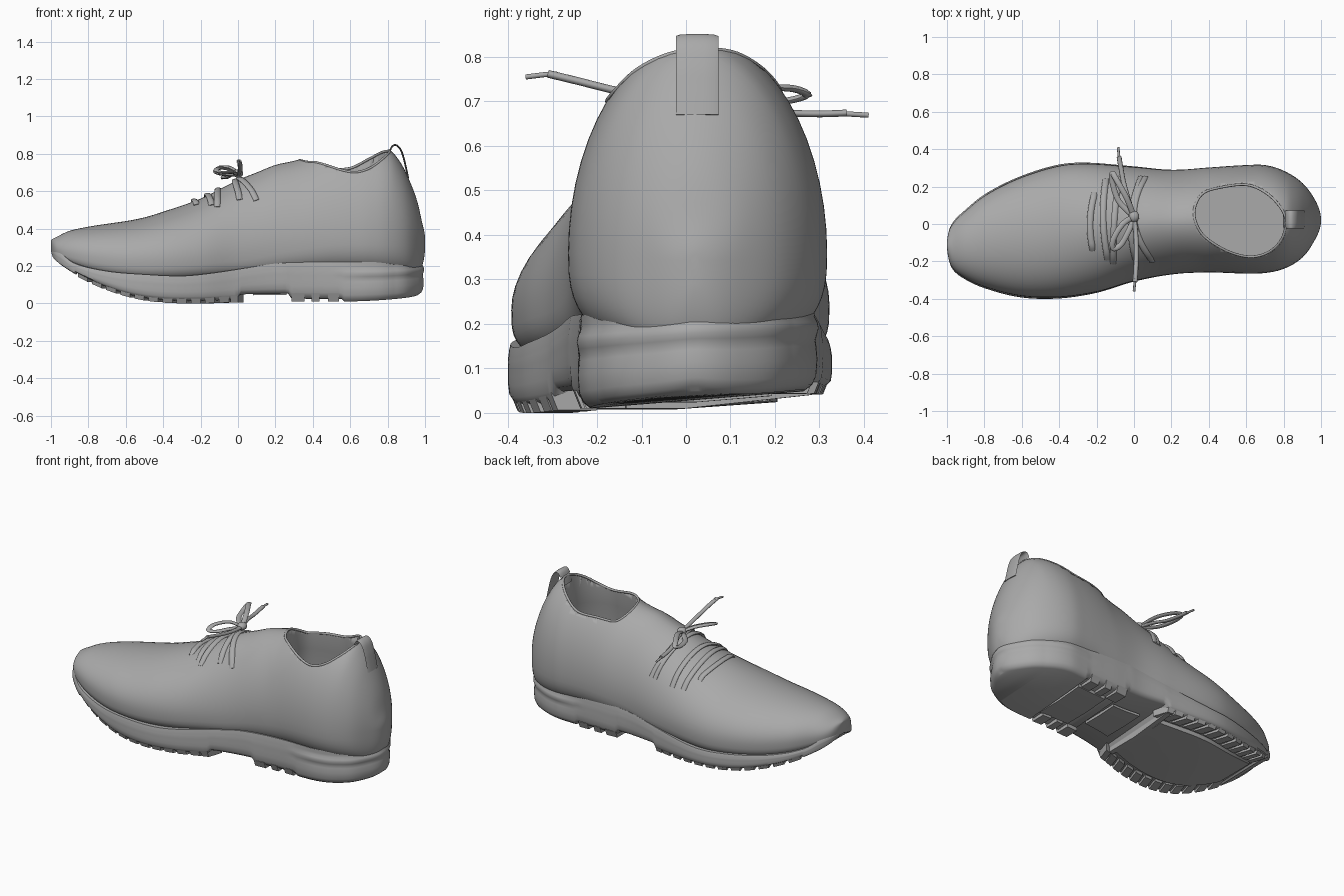
import bpy, bmesh, math
from mathutils import Vector

if "Cube" in bpy.data.objects:
    bpy.data.objects.remove(bpy.data.objects["Cube"])

grey = bpy.data.materials.new("plain_grey")
grey.diffuse_color = (0.4, 0.4, 0.4, 1)
grey.use_nodes = True
grey.node_tree.nodes["Principled BSDF"].inputs["Base Color"].default_value = grey.diffuse_color


def finish(name, bm, angle=35):
    bmesh.ops.recalc_face_normals(bm, faces=bm.faces)
    me = bpy.data.meshes.new(name)
    bm.to_mesh(me)
    bm.free()
    ob = bpy.data.objects.new(name, me)
    bpy.context.collection.objects.link(ob)
    me.materials.append(grey)
    bpy.ops.object.select_all(action='DESELECT')
    ob.select_set(True)
    bpy.context.view_layer.objects.active = ob
    bpy.ops.object.shade_smooth_by_angle(angle=math.radians(angle))
    return ob


def curve(*pts):
    """Smooth function of x, measured along an angle so rounded ends stay round."""
    us = [math.acos(-p[0]) for p in pts]
    vs = [p[1] for p in pts]
    n = len(pts)
    ms = [(vs[min(i + 1, n - 1)] - vs[max(i - 1, 0)]) / (us[min(i + 1, n - 1)] - us[max(i - 1, 0)])
          for i in range(n)]

    def f(x):
        u = math.acos(max(-1, min(1, -x)))
        i = next((k for k in range(n - 2) if u < us[k + 1]), n - 2)
        h = us[i + 1] - us[i]
        t = max(0, min(1, (u - us[i]) / h))
        return ((2*t**3 - 3*t*t + 1) * vs[i] + (t**3 - 2*t*t + t) * h * ms[i]
                + (3*t*t - 2*t**3) * vs[i + 1] + (t**3 - t*t) * h * ms[i + 1])
    return f


def ramp(a, b, x):
    return max(0, min(1, (x - a) / (b - a)))


# plan outline and side profiles
hi = curve((-1, -.1), (-.99, -.03), (-.97, .01), (-.9, .08), (-.8, .16), (-.6, .26), (-.4, .32), (-.25, .33),
           (0, .31), (.2, .292), (.4, .303), (.6, .315), (.7, .315), (.8, .285), (.9, .22), (.97, .125), (1, .02))
lo = curve((-1, -.12), (-.99, -.2), (-.97, -.245), (-.9, -.3), (-.8, -.345), (-.6, -.395), (-.4, -.4), (-.2, -.37),
           (0, -.31), (.2, -.272), (.4, -.26), (.6, -.265), (.7, -.262), (.8, -.24), (.9, -.18), (.97, -.08), (1, .02))
top = curve((-1, .335), (-.97, .355), (-.9, .388), (-.8, .41), (-.6, .44), (-.5, .46), (-.4, .49), (-.2, .56),
            (0, .66), (.1, .70), (.2, .74), (.3, .762), (.36, .78), (.42, .812), (.5, .835), (.6, .845), (.75, .84),
            (.8, .825), (.83, .805), (.88, .735), (.92, .65), (.96, .54), (.985, .43), (1, .345))
mid = curve((-1, .305), (-.9, .27), (-.5, .23), (0, .27), (.3, .33), (.6, .36), (1, .34))
low = curve((-1, .28), (-.98, .255), (-.9, .2), (-.7, .13), (-.4, .1), (0, .12), (.3, .14), (.9, .14), (.97, .17), (1, .3))
power = curve((-1, 2), (-.5, 2), (0, 1.8), (.3, 1.85), (.6, 1.95), (1, 2))
seam = curve((-1, .3), (-.95, .265), (-.88, .215), (-.7, .172), (-.5, .155), (-.3, .147), (-.15, .16), (.05, .19),
             (.2, .213), (.35, .22), (.7, .22), (1, .22))
tread_x = curve((-1, .26), (-.93, .185), (-.85, .138), (-.7, .07), (-.55, .025), (-.4, .004), (-.2, 0), (0, .006),
                (.28, .01), (.57, .01), (.75, .016), (.93, .03), (1, .05))


def half(x):
    return (hi(x) - lo(x)) / 2 - .01 * ramp(.5, -.5, x)


def centre(x):
    return (hi(x) + lo(x)) / 2


def surface(x, y):
    d = min(1, abs(y - centre(x)) / half(x))
    n = power(x)
    return mid(x) + (top(x) - mid(x)) * (1 - d**n) ** (1 / n)


def tread(x, y):
    return tread_x(x) + .035 * min(1.2, max(0, y / .3)) ** 2


def heel_tuck(x):
    return .02 * ramp(.25, .55, x) * ramp(1.05, .85, x)


def join(bm, rings, caps=True):
    n = len(rings[0])
    for a, b in zip(rings, rings[1:]):
        for i in range(n):
            bm.faces.new((a[i], a[(i + 1) % n], b[(i + 1) % n], b[i]))
    if caps:
        bm.faces.new(rings[0])
        bm.faces.new(rings[-1])


# upper: closed loft, hollowed below
bm = bmesh.new()
rings, N, M = [], 110, 56
for i in range(N + 1):
    x = -math.cos(.025 + (math.pi - .05) * i / N)
    ring = []
    for j in range(M):
        a = math.tau * j / M
        c, s = math.cos(a), math.sin(a)
        n, h = (power(x), top(x) - mid(x)) if s >= 0 else (3.5 - .7 * ramp(.1, .5, x), mid(x) - low(x))
        h = max(h, .002)
        ring.append(bm.verts.new((x, centre(x) + half(x) * math.copysign(abs(c) ** (2 / n), c),
                                  mid(x) + h * math.copysign(abs(s) ** (2 / n), s))))
    rings.append(ring)
join(bm, rings)
upper = finish("upper", bm, 50)

# foot opening outline
key = [Vector(p) for p in ((.325, .09), (.37, .165), (.47, .197), (.6, .21), (.7, .17), (.775, .1), (.812, .02),
                           (.79, -.08), (.72, -.15), (.62, -.175), (.5, -.145), (.38, -.07), (.33, .01))]
loop = []
for i in range(len(key)):
    p0, p1, p2, p3 = (key[(i + k) % len(key)] for k in (-1, 0, 1, 2))
    for k in range(6):
        t = k / 6
        loop.append(p1 + .5 * t * (p2 - p0 + t * (2*p0 - 5*p1 + 4*p2 - p3 + t * (3*p1 - p0 - 3*p2 + p3))))

# cavity cutter, wider inside than at the opening
bm = bmesh.new()
o = Vector((.57, .02))
rings = [[bm.verts.new((*(o + (p - o) * s), z)) for p in loop]
         for z, s in ((1, 1), (.7, 1), (.6, 1.08), (.5, 1.17), (.4, 1.22), (.3, 1.18), (.25, 1.05))]
join(bm, rings)
cutter = finish("cavity_cutter", bm)
cutter.hide_render = True
mod = upper.modifiers.new("opening", 'BOOLEAN')
mod.operation, mod.solver, mod.object = 'DIFFERENCE', 'EXACT', cutter
bpy.context.view_layer.objects.active = upper
bpy.ops.object.modifier_apply(modifier=mod.name)
bpy.data.objects.remove(cutter)


def sweep(name, pts, w, t, origin, closed=False, sides=10):
    """Oval strip along a path; its flat side faces away from origin."""
    bm = bmesh.new()
    pts = [Vector(p) for p in pts]
    n, rings = len(pts), []
    for i, p in enumerate(pts):
        a = pts[(i - 1) % n] if closed else pts[max(i - 1, 0)]
        b = pts[(i + 1) % n] if closed else pts[min(i + 1, n - 1)]
        side = (b - a).cross(p - Vector(origin)).normalized()
        up = side.cross(b - a).normalized()
        rings.append([bm.verts.new(p + side * w * math.cos(math.tau * j / sides) + up * t * math.sin(math.tau * j / sides))
                      for j in range(sides)])
    join(bm, rings + rings[:1] if closed else rings, not closed)
    return finish(name, bm, 60)


def spline(pts, steps=7):
    pts = [Vector(p) for p in pts]
    q = [pts[0]] + pts + [pts[-1]]
    out = []
    for p0, p1, p2, p3 in zip(q, q[1:], q[2:], q[3:]):
        for k in range(steps):
            t = k / steps
            out.append(p1 + .5 * t * (p2 - p0 + t * (2*p0 - 5*p1 + 4*p2 - p3 + t * (3*p1 - p0 - 3*p2 + p3))))
    return out + [pts[-1]]


sweep("collar_rim", [(p.x, p.y, surface(p.x, p.y) - .005) for p in loop], .007, .007, (.57, .02, -3), True)

# heel pull tab
tab = spline([(.8, .025, .77), (.81, .025, .81), (.825, .025, .84), (.845, .025, .846), (.868, .025, .825),
              (.885, .025, .78), (.897, .025, .73), (.91, .025, .67)])
sweep("pull_tab", tab, .048, .005, (.76, .025, .68))

# laces across the instep: near x, near y, far x, far y, bow
for k, (xa, ya, xb, yb, bow) in enumerate(((-.22, -.14, -.21, .165, -.02), (-.14, -.19, -.15, .24, -.02),
                                           (-.11, -.21, -.08, .25, -.01), (.01, -.19, .04, .25, -.04),
                                           (.1, -.2, .06, .25, -.08))):
    path = []
    for i in range(25):
        s = i / 24
        e = 1 - (2*s - 1) ** 2
        x, y = xa + (xb - xa) * s + bow * e, ya + (yb - ya) * s
        path.append((x, y, surface(x, y) - .006 + .012 * min(1, 4 * e)))
    sweep(f"lace_{k + 1}", path, .017, .009, (xa, .01, .25))

# bow: knot, two loops, two loose ends
below = (0, 0, -4)
sweep("bow_loop_far", spline([(0, .04, .69), (-.04, .14, .725), (-.09, .23, .73), (-.115, .27, .715), (-.115, .22, .7),
                              (-.08, .12, .69), (0, .04, .685)]), .015, .008, below)
sweep("bow_loop_near", spline([(0, .04, .69), (-.06, .0, .72), (-.11, -.08, .72), (-.11, -.13, .705), (-.07, -.11, .7),
                               (-.03, -.04, .7), (0, .03, .69)]), .015, .008, below)
sweep("bow_end_far", spline([(0, .04, .69), (-.03, .13, .69), (-.055, .22, .675), (-.07, .3, .672), (-.08, .36, .674)]),
      .013, .008, below)
sweep("bow_tip_far", [(-.073, .31, .672), (-.08, .36, .672), (-.085, .41, .669)], .007, .006, below)
sweep("bow_end_near", spline([(0, .04, .69), (.01, -.06, .705), (.012, -.16, .725), (.01, -.24, .745), (.005, -.31, .762)]),
      .013, .009, below)
sweep("bow_tip_near", [(.006, -.29, .762), (.004, -.32, .76), (0, -.36, .755)], .007, .006, below)
bm = bmesh.new()
bmesh.ops.create_uvsphere(bm, u_segments=16, v_segments=10, radius=.028)
bmesh.ops.scale(bm, vec=(1, 1.1, .8), verts=bm.verts)
bmesh.ops.translate(bm, vec=(.0, .04, .695), verts=bm.verts)
finish("bow_knot", bm)

# midsole: stacked outlines with a soft rib around the heel
bm = bmesh.new()
K = 170
xs = [-math.cos(.02 + (math.pi - .04) * i / K) for i in range(K + 1)]
plan = [Vector((x, hi(x))) for x in xs] + [Vector((x, lo(x))) for x in reversed(xs)]
rings, n = [], len(plan)
for t, inset, groove in ((0, .03, 0), (.06, .014, 0), (.16, .005, 0), (.35, .002, 0), (.5, .002, .003), (.56, .002, .005),
                         (.63, .002, .001), (.7, .002, -.003), (.77, .003, -.001), (.83, .004, .005), (.9, .005, .005),
                         (1, .008, .002), (1, .04, 0)):
    ring = []
    for i, p in enumerate(plan):
        d = plan[(i + 1) % n] - plan[i - 1]
        inward = Vector((d.y, -d.x)).normalized()
        q = p + inward * (inset + heel_tuck(p.x) + groove * ramp(.5, .68, p.x))
        raised = .014 if -.88 < p.x < 0 else .042 if 0 <= p.x < .28 else .016 if .28 <= p.x < .56 else 0
        zb = tread(p.x, p.y) + raised
        zs = max(zb + .02, seam(p.x) + .03 * ramp(-.5, .5, p.x) * ramp(-.25, .25, p.y))
        ring.append(bm.verts.new((q.x, q.y, zb + (zs - zb) * t)))
    rings.append(ring)
join(bm, rings, False)
for r in (rings[0], rings[-1]):
    for i in range(K):
        bm.faces.new((r[i], r[i + 1], r[n - 2 - i], r[n - 1 - i]))
finish("midsole", bm, 40)

# tread lugs along both edges
bm = bmesh.new()
lugs = [(-.83 + .0755 * i, .026) for i in range(11)] + [(-.02, .02), (.32, .035), (.415, .022), (.51, .03)]
for x, w in lugs:
    for edge, s in ((hi, -1), (lo, 1)):
        rings = []
        for dx in (-w, w):
            y, skew = edge(x + dx) + s * heel_tuck(x), .03 * (x < 0)
            rings.append([bm.verts.new((x + dx + k * skew, y + s * g, tread(x + dx, y) + h))
                          for g, h, k in ((.006, .04, 0), (.022, 0, 0), (.11, 0, 1), (.11, .05, 1))])
        join(bm, rings)
finish("tread_lugs", bm)


def pad(name, x0, x1, inset, drop, steps=24):
    """Flat tread pad following the sole between two stations."""
    bm = bmesh.new()
    rings = []
    for i in range(steps + 1):
        x = x0 + (x1 - x0) * i / steps
        a, b = lo(x) + inset, hi(x) - inset
        rings.append([bm.verts.new((x, y, tread(x, y) + h)) for y, h in
                      ((a, .05), (a, drop), ((a + b) / 2, drop), (b, drop), (b, .05))])
    join(bm, rings)
    finish(name, bm)


pad("forefoot_pad", -.8, -.03, .125, .008)
pad("forefoot_ridge", -.03, 0, .03, .004, 2)
pad("arch_plate", .08, .26, .16, .036, 4)
pad("heel_plate", .36, .56, .12, .014, 6)
